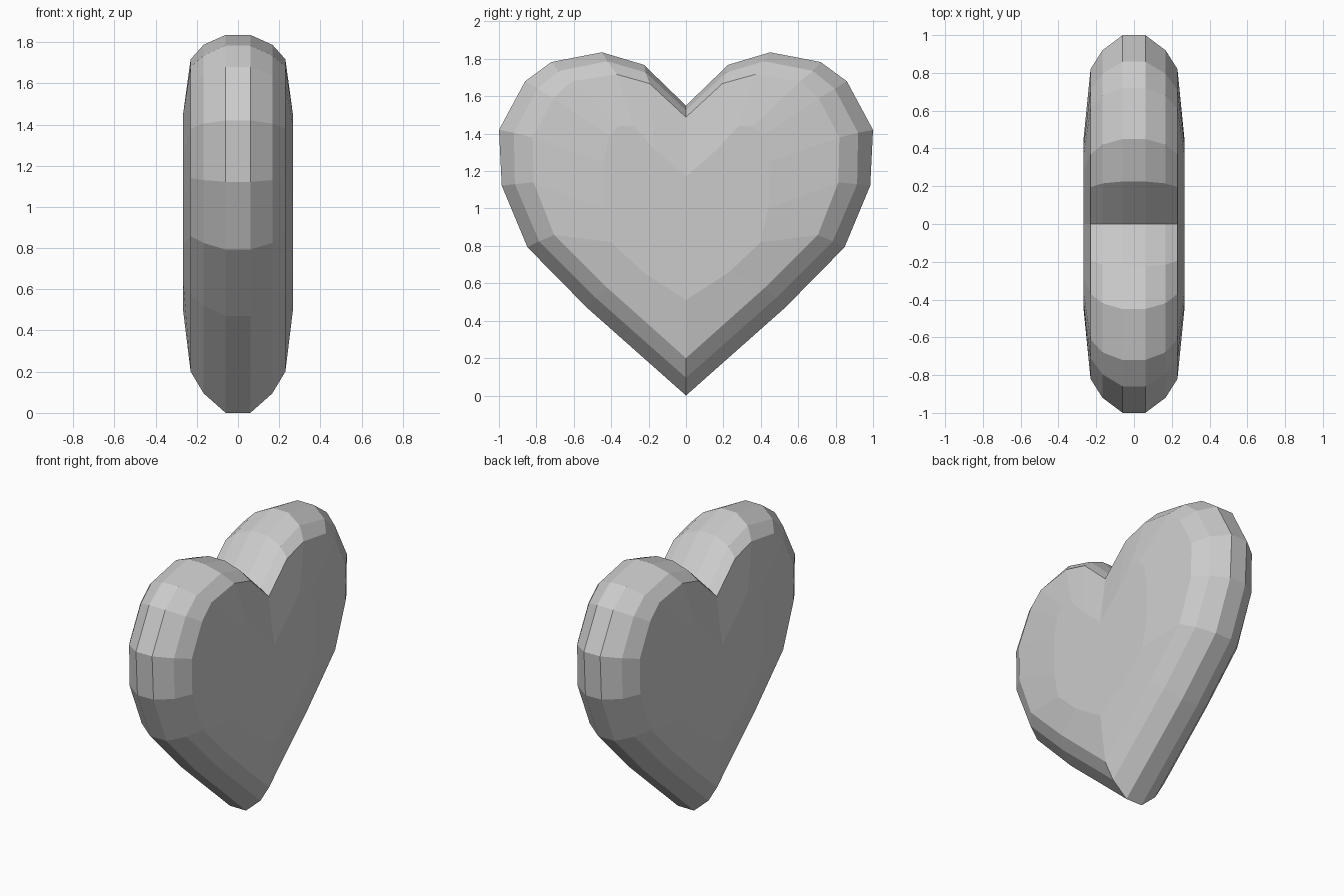
import bpy, bmesh

if "Cube" in bpy.data.objects:
    bpy.data.objects.remove(bpy.data.objects["Cube"])

# Half outlines (y, z) from bottom tip round to the notch, one per depth x
sections = [
    (0.06, [(0, 0), (.53, .47), (.848, .793), (.985, 1.122), (1, 1.42),
            (.86, 1.68), (.72, 1.783), (.45, 1.835), (.225, 1.768), (0, 1.55)]),
    (0.167, [(0, .095), (.48, .52), (.785, .825), (.915, 1.13), (.92, 1.405),
             (.795, 1.64), (.68, 1.735), (.42, 1.787), (.215, 1.727), (0, 1.525)]),
    (0.23, [(0, .20), (.42, .575), (.705, .858), (.815, 1.14), (.82, 1.38),
            (.71, 1.59), (.61, 1.68), (.37, 1.717), (.195, 1.668), (0, 1.488)]),
    (0.268, [(0, .51), (.23, .66), (.40, .82), (.44, 1.0), (.44, 1.25),
             (.41, 1.39), (.36, 1.44), (.28, 1.44), (.17, 1.32), (0, 1.17)]),
]

bm = bmesh.new()


def ring(x, half):
    loop = half + [(-y, z) for y, z in half[-2:0:-1]]
    return [bm.verts.new((x, y, z)) for y, z in loop]


# Stack the rings from the -x face to the +x face and bridge them
rings = [ring(-x, h) for x, h in reversed(sections)] + [ring(x, h) for x, h in sections]
for a, b in zip(rings, rings[1:]):
    n = len(a)
    for i in range(n):
        j = (i + 1) % n
        bm.faces.new((a[i], a[j], b[j], b[i]))
bm.faces.new(rings[0])
bm.faces.new(rings[-1])
bmesh.ops.recalc_face_normals(bm, faces=bm.faces)

mesh = bpy.data.meshes.new("heart")
bm.to_mesh(mesh)
bm.free()
heart = bpy.data.objects.new("heart", mesh)
bpy.context.collection.objects.link(heart)
